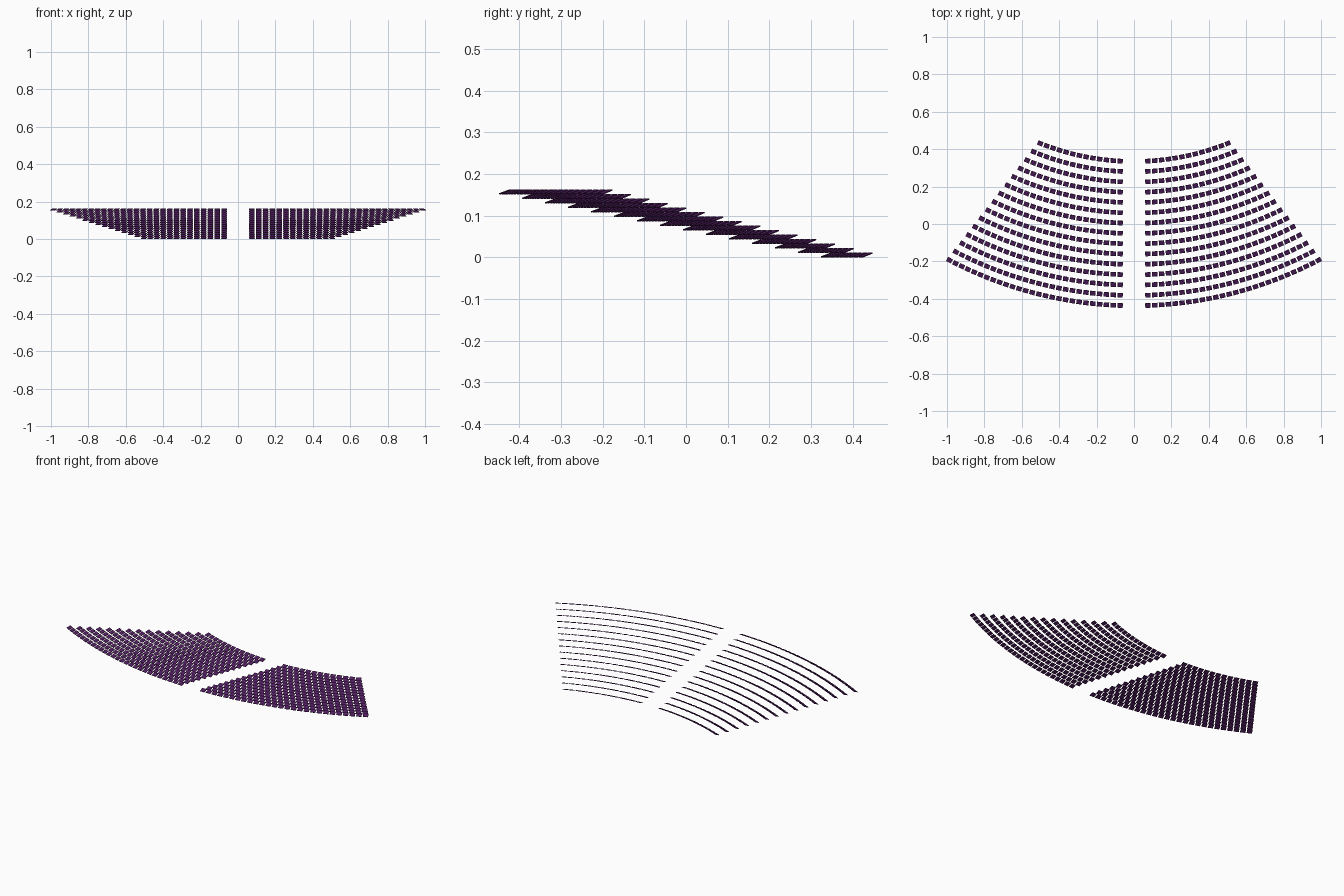
import bpy, bmesh, math
from mathutils import Matrix

cube = bpy.data.objects.get("Cube")
if cube:
    bpy.data.objects.remove(cube, do_unlink=True)

ROWS = 15
ARC_CENTRE_Y = 1.683      # all rows share this centre
OUTER_RADIUS = 2.12
ROW_GAP = 0.0551
ROW_RISE = 0.0108
PITCH = 0.0366            # spacing along a row
AISLE = 0.06              # half width of the central gap
WIDTH, THICK = 0.029, 0.0025
RUN, RISE = 0.024, 0.009  # slanted plate: depth and climb
OUTER_COUNT = 27          # each row behind has one panel fewer per side

mat = bpy.data.materials.new("deep_purple")
mat.use_nodes = True
colour = (0.08, 0.013, 0.115, 1)
mat.diffuse_color = colour
bsdf = mat.node_tree.nodes["Principled BSDF"]
bsdf.inputs["Base Color"].default_value = colour
bsdf.inputs["Roughness"].default_value = 0.7


def add_panel(bm, radius, angle, z):
    """One thin plate, low edge facing away from the arc centre."""
    size = Matrix.Diagonal((WIDTH, math.hypot(RUN, RISE), THICK, 1))
    tilt = Matrix.Rotation(math.atan2(RISE, RUN), 4, 'X')
    place = Matrix.Translation((0, -radius, z))
    swing = Matrix.Rotation(angle, 4, 'Z')
    centre = Matrix.Translation((0, ARC_CENTRE_Y, 0))
    bmesh.ops.create_cube(bm, size=1, matrix=centre @ swing @ place @ tilt @ size)


# Curved rows, highest and longest at the front
for row in range(ROWS):
    radius = OUTER_RADIUS - row * ROW_GAP
    z = (ROWS - 1 - row) * ROW_RISE + (RISE + THICK) / 2
    bm = bmesh.new()
    for i in range(OUTER_COUNT - row):
        angle = (AISLE + WIDTH / 2 + i * PITCH) / radius
        for side in (-1, 1):
            add_panel(bm, radius, side * angle, z)
    mesh = bpy.data.meshes.new(f"panel_row_{row + 1}")
    bm.to_mesh(mesh)
    bm.free()
    mesh.materials.append(mat)
    bpy.context.collection.objects.link(bpy.data.objects.new(mesh.name, mesh))
